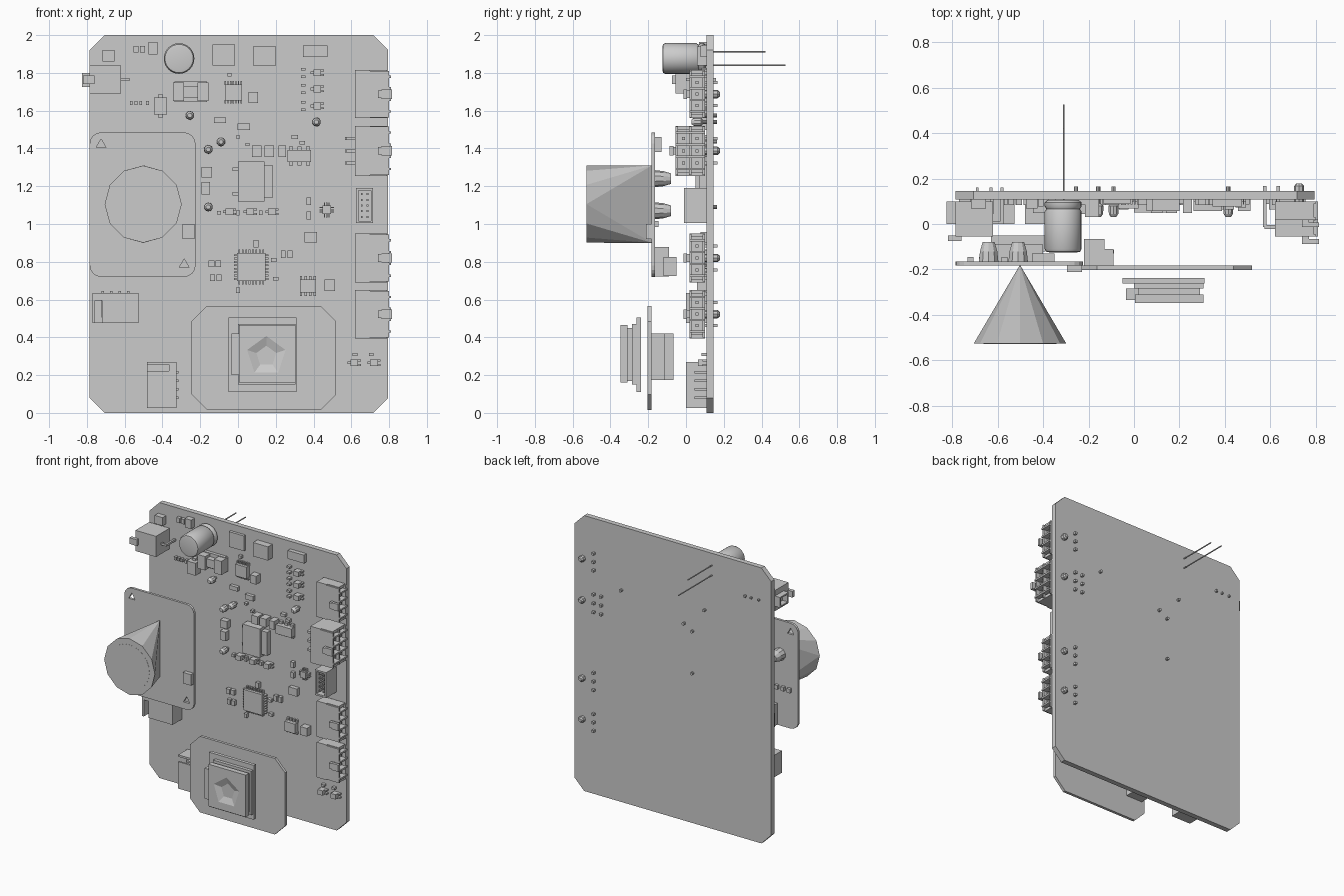
import bpy, bmesh, math
from mathutils import Vector, Matrix

F, B = 0.108, 0.145          # front and back faces of the main board


def finish(name, bm):
    bmesh.ops.recalc_face_normals(bm, faces=bm.faces[:])
    me = bpy.data.meshes.new(name)
    bm.to_mesh(me)
    bm.free()
    ob = bpy.data.objects.new(name, me)
    bpy.context.collection.objects.link(ob)
    return ob


def boxes(name, items):
    """items: x0, x1, y0, y1, z0, z1"""
    bm = bmesh.new()
    for x0, x1, y0, y1, z0, z1 in items:
        m = Matrix.Translation(((x0+x1)/2, (y0+y1)/2, (z0+z1)/2)) @ Matrix.Diagonal((x1-x0, y1-y0, z1-z0, 1))
        bmesh.ops.create_cube(bm, size=1, matrix=m)
    return finish(name, bm)


def cbox(x, z, w, h, y0, y1=F):
    return (x-w/2, x+w/2, y0, y1, z-h/2, z+h/2)


def lathe(name, x, z, profile, n=16, smooth=False):
    """Stack of rings (radius, y) around a y-parallel axis."""
    bm = bmesh.new()
    rings = [[bm.verts.new((x+r*math.sin(2*math.pi*i/n), y, z+r*math.cos(2*math.pi*i/n)))
              for i in range(n)] for r, y in profile]
    for a, b in zip(rings, rings[1:]):
        for i in range(n):
            bm.faces.new((a[i], a[(i+1) % n], b[(i+1) % n], b[i]))
    bm.faces.new(rings[0])
    bm.faces.new(rings[-1])
    ob = finish(name, bm)
    if smooth:
        bpy.context.view_layer.objects.active = ob
        ob.select_set(True)
        bpy.ops.object.shade_smooth_by_angle(angle=math.radians(35))
        ob.select_set(False)
    return ob


def plate(name, x0, x1, z0, z1, y0, y1, c, seg=1):
    """Slab with chamfered (seg=1) or rounded corners."""
    bm = bmesh.new()
    vs = []
    for k, (cx, cz) in enumerate([(x1-c, z1-c), (x0+c, z1-c), (x0+c, z0+c), (x1-c, z0+c)]):
        for s in range(seg+1):
            a = math.pi/2*(k+s/seg)
            vs.append(bm.verts.new((cx+c*math.cos(a), y0, cz+c*math.sin(a))))
    f = bm.faces.new(vs)
    g = bmesh.ops.extrude_face_region(bm, geom=[f])
    bmesh.ops.translate(bm, vec=(0, y1-y0, 0), verts=[v for v in g['geom'] if isinstance(v, bmesh.types.BMVert)])
    return finish(name, bm)


def cut(ob, cutter):
    cutter.hide_render = True
    cutter.hide_set(True)
    cutter.display_type = 'WIRE'
    m = ob.modifiers.new("cut", 'BOOLEAN')
    m.object, m.operation, m.solver = cutter, 'DIFFERENCE', 'EXACT'


# Main board
plate("main_board", -0.785, 0.795, 0, 2, F, B, 0.078)

# Camera board with triangular mounting holes
cam = plate("camera_board", -0.785, -0.225, 0.72, 1.485, -0.183, -0.165, 0.06, 4)
for x, z in [(-0.725, 1.42), (-0.285, 0.785)]:
    cut(cam, lathe("hole_cutter", x, z, [(0.03, -0.25), (0.03, -0.1)], 3))
# Wedge lens: round front edge narrowing to a vertical line
bm = bmesh.new()
for i in range(12):
    a = 2*math.pi*i/12
    bm.verts.new((-0.502+0.204*math.sin(a), -0.527, 1.105+0.204*math.cos(a)))
for z in (0.9, 1.31):
    bm.verts.new((-0.502, -0.18, z))
bmesh.ops.convex_hull(bm, input=bm.verts[:])
finish("camera_lens", bm)
lathe("lens_ring", -0.502, 1.105, [(0.16, -0.528), (0.16, -0.52)], 24)
boxes("camera_board_parts", [cbox(-0.262, 0.96, 0.065, 0.08, -0.212, -0.18),
                             cbox(-0.51, 0.80, 0.22, 0.155, -0.09, -0.165),
                             cbox(-0.51, 0.775, 0.24, 0.10, -0.05, -0.12),
                             cbox(-0.40, 1.42, 0.10, 0.08, -0.13, -0.165)]
      + [cbox(-0.72+0.05*i, 1.0, 0.025, 0.03, -0.145, -0.165) for i in range(4)])
for x, z in [(-0.64, 1.24), (-0.51, 1.07)]:
    lathe("camera_standoff", x, z, [(0.045, -0.165), (0.04, -0.12), (0.028, -0.08)], 10)

# Sensor board, rear connector and stepped sensor housing
plate("sensor_board", -0.245, 0.52, 0.015, 0.567, -0.203, -0.183, 0.082)
boxes("sensor_connector", [(-0.22, -0.13, -0.183, -0.065, 0.175, 0.42),
                           (-0.14, -0.09, -0.183, -0.11, 0.175, 0.42)]
      + [(-0.14, -0.088, -0.13, -0.115, 0.24+0.04*i, 0.255+0.04*i) for i in range(4)])
boxes("sensor_flange", [(-0.05, 0.31, -0.262, -0.238, 0.11, 0.505)])
boxes("sensor_middle", [(0.0, 0.305, -0.285, -0.262, 0.15, 0.47),
                        (0.02, 0.29, -0.33, -0.285, 0.17, 0.45),
                        (-0.035, 0.02, -0.335, -0.285, 0.2, 0.42)])
head = boxes("sensor_head", [(0.005, 0.305, -0.347, -0.31, 0.16, 0.465)])
cut(head, lathe("sensor_cutter", 0.15, 0.3, [(0.122, -0.36), (0.11, -0.348), (0.01, -0.315)], 5))

# Power connectors on the right edge: sockets open toward +x
for z0, z1, y0, cols in [(1.56, 1.815, 0.018, 1), (1.255, 1.52, -0.055, 2),
                         (0.69, 0.95, 0.018, 1), (0.395, 0.65, 0.018, 1)]:
    y1, zc, t = 0.1, (z0+z1)/2, 0.012
    xa, xb, xc = 0.62, 0.70, 0.80
    parts = [(xa, xb, y0, y1, z0, z1)]
    sy, sz = (y1-y0-t)/cols, (z1-z0-2*0.03-t)/3
    for c in range(cols+1):                      # long walls
        parts.append((xb, xc, y0+c*sy, y0+c*sy+t, z0+0.005, z1-0.005))
    for k in range(4):                           # dividers
        zz = z0+0.03+k*sz
        parts.append((xb, xc+0.01, y0, y1, zz, zz+t))
    for zz in (z0, z1-0.02):                     # outer flanks
        parts.append((xb, xc-0.01, y0+0.01, y1, zz, zz+0.02))
    parts += [(0.76, 0.815, y0-0.032, y0-0.012, zc-0.025, zc+0.025),
              (0.74, 0.77, y0-0.032, y0, zc-0.02, zc+0.02)]
    boxes("power_connector", parts)
    pins = []
    for k in range(3):
        zz = z0+0.03+t/2+(k+0.5)*sz
        for c in range(cols):
            yy, xx = y0+(c+0.5)*sy+t/2, 0.635-0.06*(cols-1-c)
            pins += [(xx, 0.79, yy-0.008, yy+0.008, zz-0.008, zz+0.008),
                     (xx-0.008, xx+0.008, yy, B+0.022, zz-0.008, zz+0.008)]
    boxes("power_pins", pins)
    lathe("locating_peg", 0.727, zc, [(0.022, y1), (0.022, B+0.022), (0.012, B+0.034)], 8)

# Pin header on the right edge
boxes("header_base", [(0.625, 0.715, 0.065, F, 1.005, 1.19), (0.625, 0.637, -0.01, 0.07, 1.005, 1.19),
                      (0.703, 0.715, -0.01, 0.07, 1.005, 1.19), (0.637, 0.703, -0.01, 0.07, 1.005, 1.017),
                      (0.637, 0.703, -0.01, 0.07, 1.178, 1.19)])
boxes("header_pins", [cbox(x, 1.038+0.03*i, 0.01, 0.01, 0.0) for x in (0.655, 0.685) for i in range(5)])


# Left side wire connectors: shell built opening toward -x, optionally turned
def wire_connector(name, x, z, w, h, turn=0):
    a, b = w/2, h/2
    p = [(a-0.05, a-0.01, 0.0, F, -b, b), (-a, a-0.04, F-0.014, F, -b, b), (-a, a-0.04, 0.0, 0.014, -b, b-0.05),
         (-a, a-0.04, 0.0, F, -b, -b+0.014), (-a, a-0.04, 0.0, F, b-0.014, b)]
    for i in range(4):
        zz = (i-1.5)*0.045
        p += [(-a+0.03, a, 0.045, 0.06, zz-0.006, zz+0.006), (a-0.012, a, 0.05, F, zz-0.006, zz+0.006)]
    ob = boxes(name, p)
    ob.location = (x, 0, z)
    ob.rotation_euler[1] = turn


wire_connector("lower_wire_connector", -0.398, 0.148, 0.165, 0.245)
wire_connector("middle_wire_connector", -0.648, 0.56, 0.17, 0.245, -math.pi/2)

# Input connector on the upper left edge
boxes("input_connector", [(-0.785, -0.62, -0.055, 0.1, 1.69, 1.84), (-0.825, -0.785, 0.0, 0.1, 1.725, 1.735),
                          (-0.825, -0.785, 0.0, 0.1, 1.79, 1.80), (-0.825, -0.785, 0.0, 0.012, 1.73, 1.80),
                          (-0.825, -0.785, 0.088, 0.1, 1.73, 1.80), (-0.82, -0.76, -0.075, -0.05, 1.74, 1.785),
                          (-0.63, -0.575, 0.0, 0.014, 1.757, 1.772), (-0.588, -0.574, 0.0, B+0.015, 1.757, 1.772)]
      + [cbox(x, 1.765, 0.012, 0.012, B-0.01, B+0.015) for x in (-0.63, -0.69)])

# Electrolytic capacitor with its long leads
lathe("capacitor", -0.312, 1.876, [(0.06, -0.125), (0.075, -0.122), (0.081, -0.11), (0.081, 0.055), (0.074, 0.066),
                                   (0.081, 0.078), (0.081, 0.095), (0.07, 0.105)], 24, True)
for z, y in [(1.84, 0.527), (1.912, 0.42)]:
    lathe("capacitor_lead", -0.309, z, [(0.0045, 0.09), (0.0045, y)], 6)

# Fuse in its holder
boxes("fuse", [(-0.345, -0.285, 0.03, F, 1.65, 1.75), (-0.215, -0.155, 0.03, F, 1.65, 1.75),
               (-0.285, -0.215, 0.045, F, 1.67, 1.73), (-0.335, -0.165, 0.085, F, 1.645, 1.755)])


# Chips: raised body with leads on chosen sides
def chip(name, x, z, w, h, depth, nx=0, nz=0, pitch=0.018):
    parts = [cbox(x, z, w, h, F-depth, F-0.006)]
    for n, vert in ((nx, False), (nz, True)):
        for i in range(n):
            o = (i-(n-1)/2)*pitch
            for s in (-1, 1):
                px, pz = (x+o, z+s*(h/2+0.007)) if vert else (x+s*(w/2+0.007), z+o)
                lw, lh = (pitch*0.5, 0.02) if vert else (0.02, pitch*0.5)
                parts.append(cbox(px, pz, lw, lh, F-0.022))
    boxes(name, parts)


chip("processor", 0.07, 0.772, 0.15, 0.15, 0.04, 8, 8)
chip("driver_chip", 0.37, 0.672, 0.085, 0.07, 0.045, 0, 4, 0.024)
chip("converter_chip", -0.025, 1.697, 0.09, 0.085, 0.04, 0, 7, 0.014)
chip("sensor_chip", 0.47, 1.075, 0.045, 0.045, 0.035, 3, 3, 0.012)
chip("regulator", 0.325, 1.36, 0.125, 0.065, 0.05, 0, 3, 0.045)
boxes("power_transistor", [(0.0, 0.14, 0.05, F, 1.12, 1.33), (0.14, 0.185, 0.07, F, 1.14, 1.31),
                           (-0.03, 0.0, 0.09, F, 1.15, 1.17), (-0.03, 0.0, 0.09, F, 1.28, 1.30)])
trio = [(0.42, 1.80), (0.42, 1.715), (0.42, 1.625)]
row = [(-0.045, 1.065), (0.065, 1.065), (0.18, 1.065), (0.615, 0.265), (0.72, 0.265)]
boxes("small_transistors", [b for x, z in trio + row for b in
      (cbox(x, z, 0.04, 0.035, F-0.045), cbox(x-0.026, z, 0.018, 0.014, F-0.02),
       cbox(x+0.026, z+0.012, 0.018, 0.01, F-0.02), cbox(x+0.026, z-0.012, 0.018, 0.01, F-0.02))])

# Larger block components: x, z, width, height, depth
big = [(-0.685, 1.89, .065, .06, .04), (-0.075, 1.895, .12, .11, .02), (0.14, 1.89, .12, .10, .05),
       (0.41, 1.915, .13, .06, .03), (-0.41, 1.625, .07, .09, .06), (-0.41, 1.625, .025, .12, .03),
       (0.08, 1.67, .05, .06, .05), (-0.165, 1.275, .055, .055, .04), (-0.17, 1.19, .045, .065, .04),
       (0.10, 1.385, .05, .06, .06), (0.165, 1.385, .05, .06, .06), (0.235, 1.385, .04, .06, .06),
       (0.385, 0.93, .065, .055, .03), (0.485, 0.675, .055, .06, .05), (-0.45, 1.93, .05, .065, .04)]
boxes("block_components", [cbox(x, z, w, h, F-d) for x, z, w, h, d in big])

# Small resistors and capacitors: x, z, width, height
small = [(-0.095, 1.55, .065, .03), (0.03, 1.515, .065, .035), (0.375, 1.12, .025, .04), (0.375, 1.045, .025, .04),
         (-0.14, 0.79, .03, .035), (-0.105, 0.79, .03, .035), (-0.135, 0.715, .025, .035), (-0.1, 0.715, .025, .035),
         (0.095, 0.895, .025, .04), (0.24, 0.84, .025, .04), (0.275, 0.84, .025, .04), (-0.54, 1.925, .025, .035),
         (-0.505, 1.925, .025, .035), (0.62, 0.31, .025, .015), (0.705, 0.31, .025, .015), (0.0, 1.46, .02, .015),
         (0.05, 1.42, .02, .015), (0.12, 1.06, .02, .025), (0.0, 1.06, .015, .03), (-0.1, 1.06, .02, .02),
         (0.19, 0.81, .03, .02), (0.2, 0.71, .03, .02), (0.0, 0.65, .02, .03), (-0.045, 1.79, .02, .02),
         (0.3, 1.46, .035, .02), (0.34, 1.43, .03, .02)]
small += [(x, 1.64, .015, .022) for x in (-.565, -.54, -.515, -.48)]
small += [(0.345, z+o, .025, .014) for _, z in trio for o in (-.02, .02)]
boxes("chip_components", [cbox(x, z, w, h, F-0.025) for x, z, w, h in small])

# Upright round components with lead stubs through the back
for x, z in [(-0.255, 1.575), (-0.09, 1.435), (-0.157, 1.395), (-0.157, 1.09), (0.415, 1.54)]:
    lathe("test_post", x, z, [(0.012, 0.03), (0.022, 0.045), (0.024, 0.08), (0.01, 0.09), (0.01, B+0.02)], 10)
